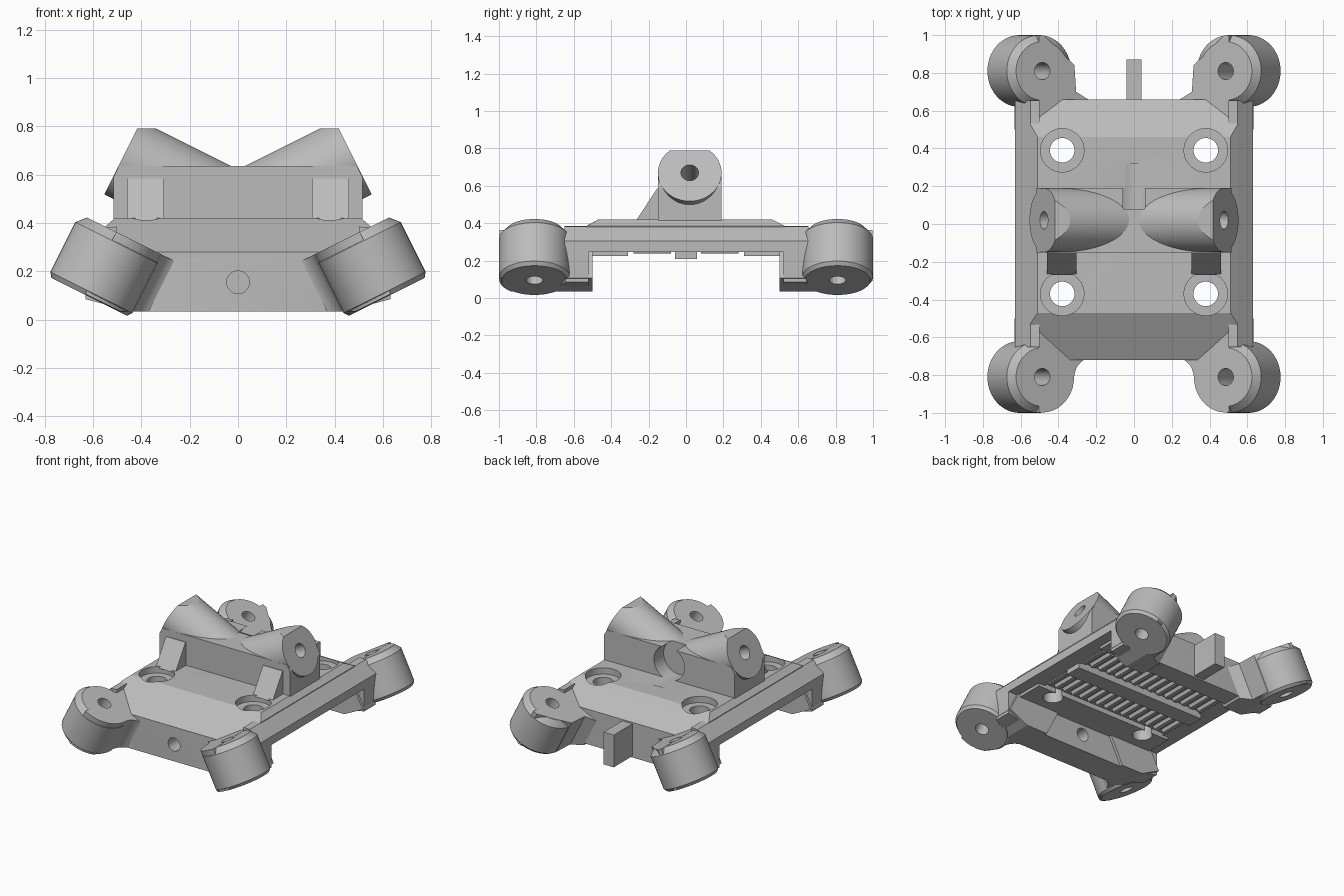
import bpy, bmesh, math
from mathutils import Matrix, Vector

cube = bpy.data.objects.get("Cube")
if cube:
    bpy.data.objects.remove(cube, do_unlink=True)

grey = bpy.data.materials.new("plain_grey")
grey.use_nodes = True
grey.diffuse_color = (0.5, 0.5, 0.5, 1)
grey.node_tree.nodes["Principled BSDF"].inputs["Base Color"].default_value = (0.5, 0.5, 0.5, 1)

C, S = 2 / math.sqrt(5), 1 / math.sqrt(5)   # tilt of bosses and barrels
parts, cutters = [], []


def finish(bm, name, mat=None):
    if mat:
        bm.transform(mat)
    bmesh.ops.recalc_face_normals(bm, faces=bm.faces)
    me = bpy.data.meshes.new(name)
    bm.to_mesh(me)
    bm.free()
    ob = bpy.data.objects.new(name, me)
    bpy.context.collection.objects.link(ob)
    me.materials.append(grey)
    parts.append(ob)
    return ob


def hull(name, pts, mirror=True):
    bm = bmesh.new()
    for x, y, z in pts:
        for s in ((1, -1) if mirror else (1,)):
            bm.verts.new((s * x, y, z))
    bmesh.ops.convex_hull(bm, input=bm.verts)
    bmesh.ops.dissolve_limit(bm, angle_limit=0.01, verts=bm.verts, edges=bm.edges)
    return finish(bm, name)


def box(name, x0, x1, y0, y1, z0, z1):
    return hull(name, [(x, y, z) for x in (x0, x1) for y in (y0, y1) for z in (z0, z1)], False)


def prism(name, outline, z0, z1, mat):
    bm = bmesh.new()
    face = bm.faces.new([bm.verts.new((x, y, z0)) for x, y in outline])
    out = bmesh.ops.extrude_face_region(bm, geom=[face])["geom"]
    top = [v for v in out if isinstance(v, bmesh.types.BMVert)]
    bmesh.ops.translate(bm, verts=top, vec=(0, 0, z1 - z0))
    return finish(bm, name, mat)


def lathe(name, profile, mat, n=56):
    bm = bmesh.new()
    rings = [[bm.verts.new((r * math.cos(a), r * math.sin(a), z))
              for a in (2 * math.pi * i / n for i in range(n))] for r, z in profile]
    for a, b in zip(rings, rings[1:]):
        for i in range(n):
            j = (i + 1) % n
            bm.faces.new((a[i], a[j], b[j], b[i]))
    bm.faces.new(rings[0])
    bm.faces.new(rings[-1])
    return finish(bm, name, mat)


def cutter(ob):
    parts.remove(ob)
    cutters.append(ob)
    ob.hide_render = True
    return ob


def cut(ob, *tools):
    for t in tools:
        m = ob.modifiers.new("cut", 'BOOLEAN')
        m.operation, m.solver, m.object = 'DIFFERENCE', 'EXACT', t


def frame(origin, x, y, z):
    m = Matrix((x, y, z)).transposed().to_4x4()
    m.translation = Vector(origin)
    return m


def along_y(x, y, z):
    return frame((x, y, z), (1, 0, 0), (0, 0, -1), (0, 1, 0))


# Cutters
floor_cut = cutter(box("floor_cutter", -1, 1, -1.2, 1.2, -0.5, 0.035))
roof_cut = cutter(box("roof_cutter", -1, 1, -1, 1, 0.79, 1.2))
groove = cutter(lathe("groove_cutter", [(0.12, 0), (0.12, 0.24)], along_y(0, 0.08, 0.53)))
front_bore = cutter(lathe("front_bore_cutter", [(0.047, 0), (0.047, 0.5)], along_y(0, -0.9, 0.155)))
screws = [cutter(lathe("screw_cutter", [(0.065, 0), (0.065, 0.375), (0.115, 0.375), (0.115, 0.6)],
                       Matrix.Translation((x, y, 0)))) for x in (-0.38, 0.38) for y in (-0.37, 0.39)]

# Main plate with sloping front, back and sides
slab = hull("base_plate", [(0.51, -0.47, 0.42), (0.51, 0.46, 0.42), (0.55, -0.53, 0.385), (0.55, 0.53, 0.385),
                           (0.36, -0.72, 0.28), (0.38, 0.66, 0.30), (0.36, -0.72, 0.26), (0.38, 0.66, 0.26),
                           (0.55, -0.53, 0.26), (0.55, 0.53, 0.26)])
cut(slab, groove, *screws)

# End walls that hang below the plate
for name, s, yo, zb, zt in (("front_wall", -1, 0.72, 0.035, 0.28), ("back_wall", 1, 0.66, 0.05, 0.29)):
    wall = hull(name, [(0.44, s * yo, zb), (0.38, s * yo, zt), (0.44, s * 0.52, zb)] +
                [(0.63, s * y, z) for y in (0.645, 0.52) for z in (0.085, 0.30)])
    if s < 0:
        cut(wall, front_bore)
box("back_fin", -0.04, 0.04, 0.6, 0.87, 0.06, 0.29)

# Side rails
for side, s in (("left", 1), ("right", -1)):
    hull(side + "_rail", [(s * x, y, z) for y in (-0.65, 0.655) for x, z in
                          ((0.5, 0.385), (0.548, 0.382), (0.63, 0.305), (0.63, 0.245), (0.5, 0.245))], False)

# Underside pads, centre bar and gripping teeth
for name, y0, y1 in (("front_pad", -0.53, -0.31), ("back_pad", 0.31, 0.53)):
    cut(box(name, -0.55, 0.55, y0, y1, 0.225, 0.265), *screws)
box("centre_bar", -0.52, 0.52, -0.06, 0.06, 0.21, 0.27)
for y in (-0.18, 0.18):
    for i in range(15):
        x = (i - 7) * 0.07
        hull("grip_tooth", [(x + dx, y + dy, z) for dy in (-0.1, 0.1)
                            for dx, z in ((-0.028, 0.27), (-0.014, 0.238), (0.014, 0.238), (0.028, 0.27))], False)

# Corner bosses and the arms joining them to the plate
arc = [math.radians(a) for a in range(0, 91, 10)]
front_arm = [(-0.02, -0.5), (-0.02, -0.998)] + [(0.188 * math.sin(a), -0.81 - 0.188 * math.cos(a)) for a in arc] \
    + [(0.29 - 0.1 * math.cos(a), -0.81 + 0.1 * math.sin(a)) for a in arc[1:]] + [(0.29, -0.5)]
back_arm = [(-0.02, 0.5), (-0.02, 0.998), (0.01, 0.998), (0.19, 0.84), (0.2, 0.7), (0.27, 0.66), (0.27, 0.5)]
for side, s in (("left", 1), ("right", -1)):
    axes = ((-s * C, 0, -S), (0, 1, 0), (-s * S, 0, C))
    for end, y, outline in (("front", -0.81, front_arm), ("back", 0.81, back_arm)):
        at = frame((s * 0.615, y, 0.095), *axes)
        bore = cutter(lathe("boss_bore_cutter", [(0.045, -0.1), (0.045, 0.5)], at))
        boss = lathe(f"{end}_{side}_boss", [(0.175, 0), (0.19, 0.02), (0.19, 0.25), (0.155, 0.289)], at)
        cut(boss, bore)
        arm = prism(f"{end}_{side}_arm", outline, 0.003, 0.29, frame((s * 0.615, 0, 0.095), *axes))
        cut(arm, bore, floor_cut)

# Raised centre block with two tilted barrels
block = hull("centre_block", [(x, y, z) for y in (-0.15, 0.19)
                              for x, z in ((0.515, 0.4), (0.515, 0.59), (0.492, 0.635))])
cut(block, groove)
for side, s in (("left", 1), ("right", -1)):
    at = frame((s * 0.477, 0.02, 0.67), (s * S, 0, -C), (0, 1, 0), (-s * C, 0, -S))
    bore = cutter(lathe("barrel_bore_cutter", [(0.047, -0.1), (0.047, 0.45)], at))
    cut(lathe(side + "_barrel", [(0.17, 0), (0.17, 0.6)], at), roof_cut, groove, bore)
    cut(block, bore)
    # Wedge ribs in front of the block
    hull(side + "_wedge_rib", [(s * x, y, z) for x in (0.305, 0.46)
                               for y, z in ((-0.14, 0.41), (-0.14, 0.585), (-0.155, 0.585), (-0.27, 0.41))], False)

# Bake the cuts and remove the helpers
deps = bpy.context.evaluated_depsgraph_get()
deps.update()
baked = [(ob, bpy.data.meshes.new_from_object(ob.evaluated_get(deps))) for ob in parts if ob.modifiers]
for ob, me in baked:
    ob.modifiers.clear()
    ob.data = me
for ob in cutters:
    bpy.data.objects.remove(ob, do_unlink=True)

# Smooth round surfaces, keep edges sharp
bpy.ops.object.select_all(action='DESELECT')
for ob in parts:
    ob.select_set(True)
bpy.context.view_layer.objects.active = parts[0]
bpy.ops.object.shade_smooth_by_angle(angle=math.radians(25))
